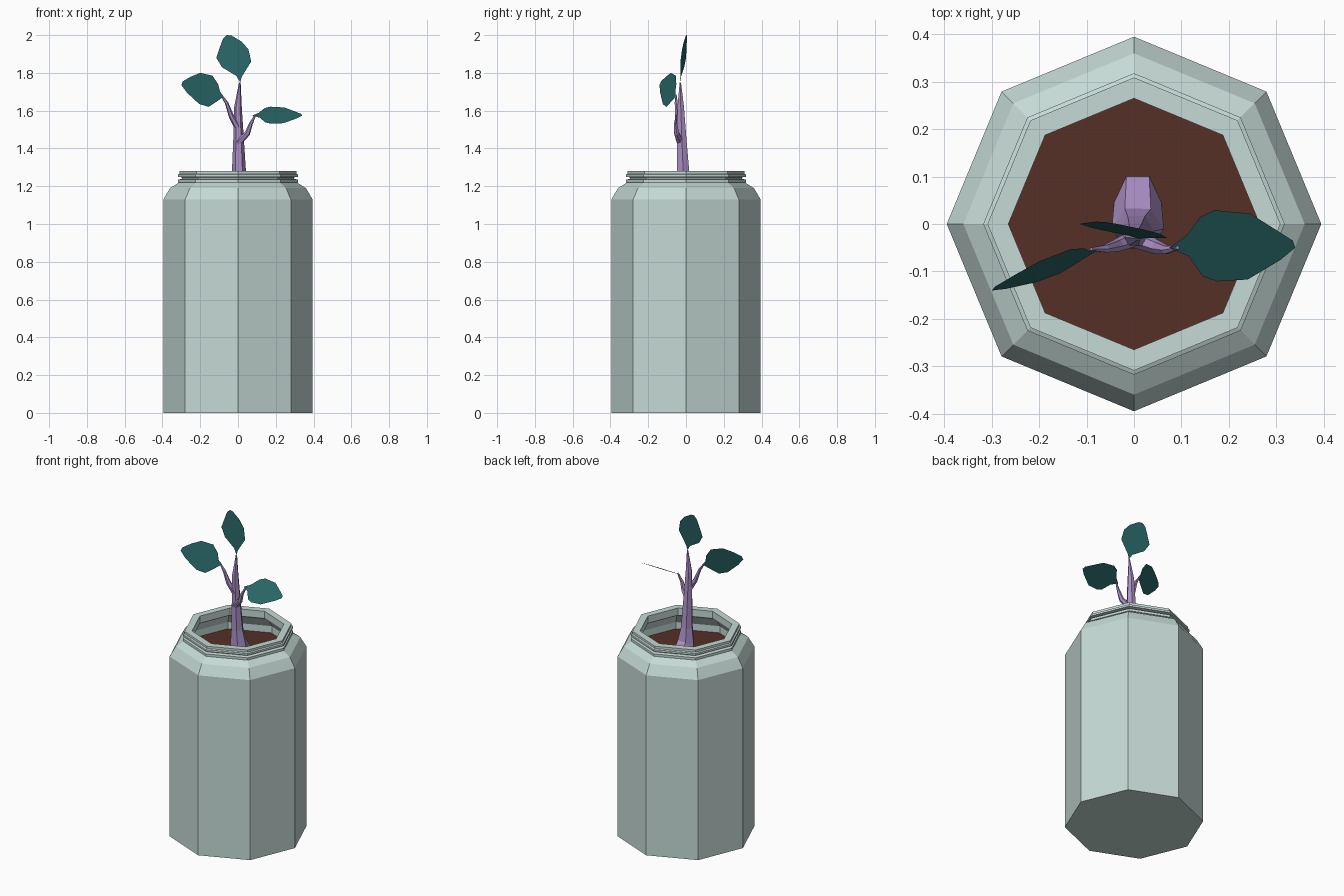
import bpy, bmesh, math
from mathutils import Vector

if "Cube" in bpy.data.objects:
    bpy.data.objects.remove(bpy.data.objects["Cube"])


def material(name, rgb):
    m = bpy.data.materials.new(name)
    m.diffuse_color = (*rgb, 1)
    m.use_nodes = True
    m.node_tree.nodes["Principled BSDF"].inputs["Base Color"].default_value = m.diffuse_color
    return m


JAR = material("pale_grey_green", (0.56, 0.70, 0.67))
SOIL = material("dark_brown", (0.091, 0.030, 0.020))
BARK = material("soft_purple", (0.41, 0.28, 0.56))
LEAF = material("deep_teal", (0.022, 0.13, 0.13))


def finish(bm, name, mat, recalc=True):
    if recalc:
        bmesh.ops.recalc_face_normals(bm, faces=bm.faces)
    me = bpy.data.meshes.new(name)
    bm.to_mesh(me)
    bm.free()
    me.materials.append(mat)
    ob = bpy.data.objects.new(name, me)
    bpy.context.collection.objects.link(ob)
    return ob


def bridge(bm, rings):
    """Join successive rings with quads and cap both ends."""
    for a, b in zip(rings, rings[1:]):
        n = len(a)
        for i in range(n):
            j = (i + 1) % n
            bm.faces.new((a[i], a[j], b[j], b[i]))
    bm.faces.new(rings[0][::-1])
    bm.faces.new(rings[-1])


def lathe(name, profile, mat, sides=8):
    bm = bmesh.new()
    rings = []
    for r, z in profile:
        rings.append([bm.verts.new((r * math.cos(math.tau * i / sides),
                                    r * math.sin(math.tau * i / sides), z))
                      for i in range(sides)])
    bridge(bm, rings)
    return finish(bm, name, mat)


def tube(name, path, mat, sides=6):
    """Tapered tube; path is a list of (x, y, z, radius)."""
    bm = bmesh.new()
    pts = [Vector(p[:3]) for p in path]
    rings = []
    for k, p in enumerate(pts):
        t = (pts[min(k + 1, len(pts) - 1)] - pts[max(k - 1, 0)]).normalized()
        u = Vector((1, 0, 0))
        u = (u - t * u.dot(t)).normalized()
        v = t.cross(u)
        r = path[k][3]
        rings.append([bm.verts.new(p + r * (math.cos(math.tau * i / sides) * u
                                            + math.sin(math.tau * i / sides) * v))
                      for i in range(sides)])
    bridge(bm, rings)
    return finish(bm, name, mat)


def leaf(name, outline, plane):
    """Flat leaf: outline points are lifted into space by the plane function."""
    bm = bmesh.new()
    f = bm.faces.new([bm.verts.new(plane(a, b)) for a, b in outline])
    f.normal_update()
    if f.normal.y > 0:
        f.normal_flip()
    return finish(bm, name, LEAF, recalc=False)


# Eight-sided hollow jar with a sloped shoulder and a ridged lip
lathe("jar", [
    (0.395, 0), (0.395, 1.13), (0.36, 1.19), (0.312, 1.22),
    (0.318, 1.22), (0.318, 1.235), (0.297, 1.239), (0.297, 1.247),
    (0.318, 1.25), (0.318, 1.262), (0.309, 1.266), (0.309, 1.28),
    (0.265, 1.28), (0.265, 1.235), (0.30, 1.215), (0.335, 1.16), (0.335, 1.06),
], JAR)

# Soil inside the jar
lathe("soil", [(0.33, 1.07), (0.33, 1.12)], SOIL)

# Stem with a foot that bends backward, and two side branches
tube("stem", [(0.008, 0.10, 1.06, 0.045), (0.008, -0.01, 1.18, 0.055),
              (0.005, -0.015, 1.28, 0.037), (0.003, -0.022, 1.45, 0.028),
              (0.0, -0.028, 1.62, 0.020), (0.01, -0.03, 1.75, 0.004)], BARK)
tube("left_branch", [(0.0, -0.03, 1.51, 0.018), (-0.035, -0.045, 1.57, 0.014),
                     (-0.06, -0.052, 1.64, 0.009), (-0.09, -0.053, 1.685, 0.004)], BARK)
tube("right_branch", [(0.0, -0.03, 1.43, 0.020), (0.05, -0.05, 1.48, 0.015),
                      (0.068, -0.055, 1.53, 0.010), (0.092, -0.05, 1.578, 0.004)], BARK)

# Top and left leaves: front-view outlines (x, z)
leaf("top_leaf", [(0.012, 1.75), (0.02, 1.78), (0.045, 1.82), (0.07, 1.86), (0.055, 1.925),
                  (0.02, 1.965), (-0.035, 1.998), (-0.06, 2.0), (-0.08, 1.98),
                  (-0.1, 1.925), (-0.115, 1.88), (-0.085, 1.83), (-0.01, 1.785)],
     lambda x, z: (x, -0.03 - 0.15 * x + 0.1 * (z - 1.75), z))
leaf("left_leaf", [(-0.075, 1.675), (-0.095, 1.70), (-0.105, 1.74), (-0.135, 1.785),
                   (-0.20, 1.80), (-0.25, 1.78), (-0.293, 1.755), (-0.30, 1.735),
                   (-0.27, 1.695), (-0.205, 1.635), (-0.155, 1.62), (-0.11, 1.65)],
     lambda x, z: (x, -0.05 + 0.45 * (x + 0.08) + 0.25 * (z - 1.7), z))

# Right leaf: top-view outline (x, y), tilted toward the front
leaf("right_leaf", [(0.075, -0.05), (0.11, -0.025), (0.14, 0.015), (0.17, 0.029),
                    (0.245, 0.022), (0.28, 0.0), (0.335, -0.035), (0.34, -0.05),
                    (0.31, -0.075), (0.24, -0.117), (0.175, -0.121), (0.145, -0.11),
                    (0.115, -0.068)],
     lambda x, y: (x, y, 1.575 + 0.6 * (y + 0.048)))
